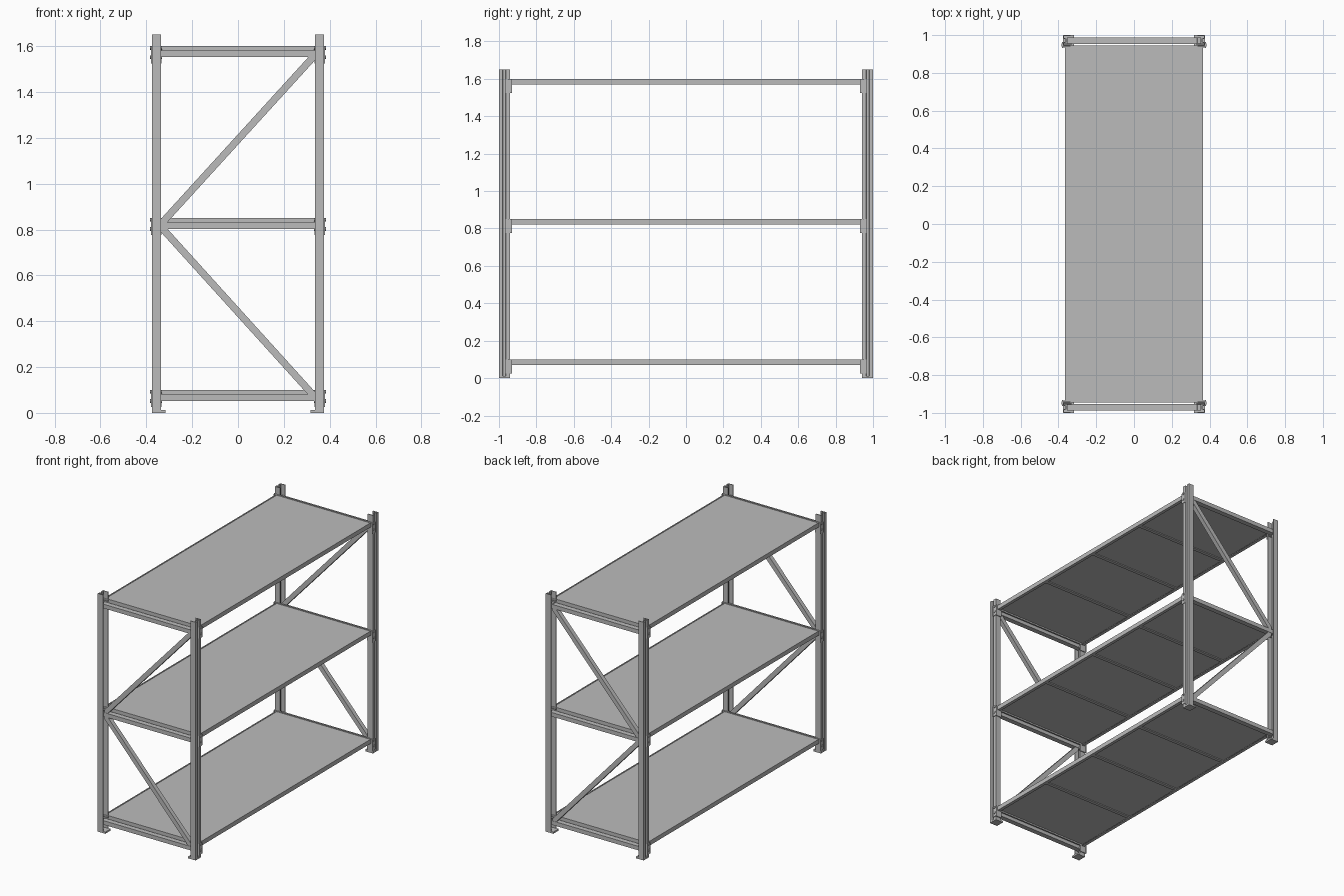
import bpy
import bmesh
from math import pi
from mathutils import Vector, Matrix

cube = bpy.data.objects.get("Cube")
if cube:
    bpy.data.objects.remove(cube, do_unlink=True)

steel = bpy.data.materials.new("grey_steel")
steel.use_nodes = True
GREY = (0.5, 0.5, 0.5, 1)
steel.diffuse_color = GREY
steel.node_tree.nodes["Principled BSDF"].inputs["Base Color"].default_value = GREY

SHELF_TOPS = (0.10, 0.85, 1.60)
SIDES = (("left", 1), ("right", -1))
ENDS = (("front", -1), ("back", 1))


def finish(name, bm):
    bmesh.ops.recalc_face_normals(bm, faces=bm.faces)
    mesh = bpy.data.meshes.new(name)
    bm.to_mesh(mesh)
    bm.free()
    mesh.materials.append(steel)
    obj = bpy.data.objects.new(name, mesh)
    bpy.context.collection.objects.link(obj)
    return obj


def add_box(bm, xs, ys, zs):
    """Box between two limits on each axis, in any order."""
    size = [abs(a[1] - a[0]) for a in (xs, ys, zs)]
    mid = [(a[0] + a[1]) / 2 for a in (xs, ys, zs)]
    bmesh.ops.create_cube(bm, size=1, matrix=Matrix.Translation(mid) @ Matrix.Diagonal((*size, 1)))


def box(name, xs, ys, zs):
    bm = bmesh.new()
    add_box(bm, xs, ys, zs)
    return finish(name, bm)


def prism(name, points, direction):
    """Extrude a flat outline along a vector."""
    bm = bmesh.new()
    face = bm.faces.new([bm.verts.new(p) for p in points])
    new = bmesh.ops.extrude_face_region(bm, geom=[face], use_keep_orig=True)["geom"]
    verts = [g for g in new if isinstance(g, bmesh.types.BMVert)]
    bmesh.ops.translate(bm, vec=direction, verts=verts)
    return finish(name, bm)


# Upright section: channel open to the inside, with a groove down its web
OUTLINE = [(0.336, 1.0), (0.3755, 1.0), (0.3755, 0.980), (0.364, 0.978),
           (0.364, 0.965), (0.3755, 0.963), (0.3755, 0.941), (0.336, 0.941),
           (0.336, 0.946), (0.370, 0.946), (0.370, 0.958), (0.358, 0.960),
           (0.358, 0.983), (0.370, 0.985), (0.370, 0.995), (0.336, 0.995)]

for end, sy in ENDS:
    for side, sx in SIDES:
        tag = f"{end}_{side}"
        prism(f"upright_{tag}", [(sx * x, sy * y, 0.008) for x, y in OUTLINE], (0, 0, 1.642))
        box(f"foot_plate_{tag}", (sx * 0.317, sx * 0.3755), (sy * 0.941, sy), (0, 0.012))

        # Shelf brackets with their bolts
        for level, top in enumerate(SHELF_TOPS, 1):
            bm = bmesh.new()
            z = (top - 0.075, top)
            add_box(bm, (sx * 0.3755, sx * 0.380), (sy * 0.931, sy * 0.964), z)
            add_box(bm, (sx * 0.334, sx * 0.380), (sy * 0.935, sy * 0.941), z)
            finish(f"bracket_{tag}_{level}", bm)
            bm = bmesh.new()
            for drop in (0.008, 0.048):
                place = Matrix.Translation((sx * 0.358, sy * 0.947, top - drop)) @ Matrix.Rotation(pi / 2, 4, "Y")
                bmesh.ops.create_cone(bm, cap_ends=True, segments=8, radius1=0.008,
                                      radius2=0.008, depth=0.053, matrix=place)
            finish(f"bolts_{tag}_{level}", bm)

    # Horizontal ties between the uprights
    for level, top in enumerate(SHELF_TOPS, 1):
        box(f"tie_{end}_{level}", (-0.356, 0.356), (sy * 0.952, sy * 0.987),
            (top - 0.048, top - 0.020))

    # Diagonal braces, ends cut vertically against the uprights
    for part, z0, z1 in (("lower", 0.81, 0.07), ("upper", 0.825, 1.56)):
        a, b = Vector((-0.335, 0, z0)), Vector((0.335, 0, z1))
        half = Vector((0, 0, 0.023))
        shift = Vector((0, sy * 0.955, 0))
        corners = [p + shift for p in (a - half, b - half, b + half, a + half)]
        prism(f"brace_{end}_{part}", corners, (0, sy * 0.03, 0))

# Shelves: framed deck with cross bars beneath
for level, top in enumerate(SHELF_TOPS, 1):
    box(f"deck_{level}", (-0.358, 0.358), (-0.938, 0.938), (top - 0.020, top - 0.003))
    z = (top - 0.030, top)
    for side, sx in SIDES:
        bm = bmesh.new()
        add_box(bm, (sx * 0.357, sx * 0.365), (-0.938, 0.938), z)
        add_box(bm, (sx * 0.343, sx * 0.358), (-0.938, 0.938), (top - 0.030, top - 0.026))
        finish(f"side_beam_{side}_{level}", bm)
    for end, sy in ENDS:
        box(f"end_beam_{end}_{level}", (-0.358, 0.358), (sy * 0.934, sy * 0.944), z)
    for bar, y in enumerate((-0.47, 0, 0.47), 1):
        box(f"cross_bar_{level}_{bar}", (-0.357, 0.357), (y - 0.012, y + 0.012),
            (top - 0.026, top - 0.018))
